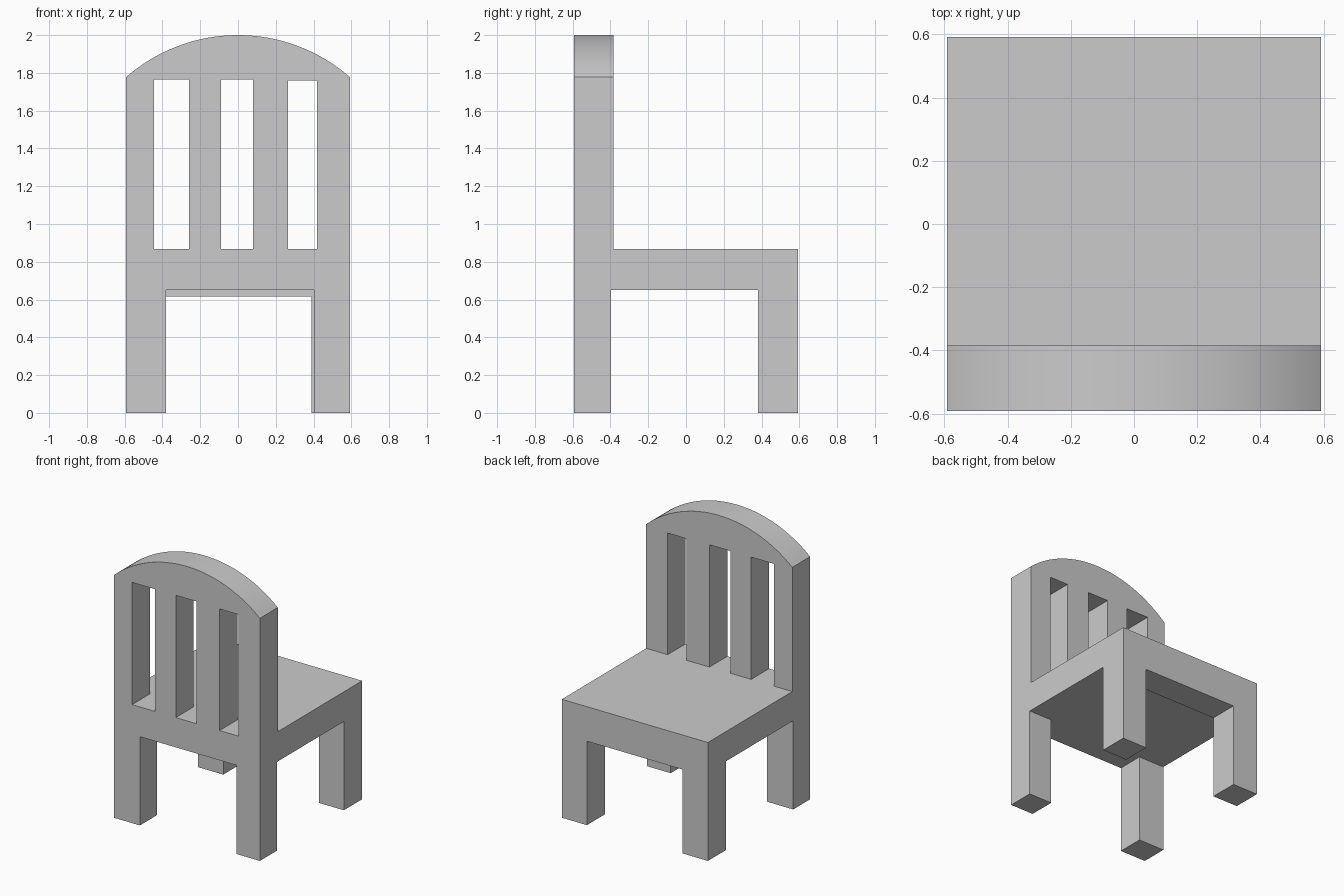
import bpy
import bmesh
from math import asin, sin, cos
from mathutils import Vector

cube = bpy.data.objects.get("Cube")
if cube:
    bpy.data.objects.remove(cube, do_unlink=True)

HALF = 0.592          # half of the width and depth
SEAT_LOW, SEAT_TOP = 0.65, 0.868
SHOULDER, CROWN = 1.778, 2.0

grey = bpy.data.materials.new("plain grey")
grey.use_nodes = True
grey.diffuse_color = (0.6, 0.6, 0.6, 1)
grey.node_tree.nodes["Principled BSDF"].inputs["Base Color"].default_value = (0.6, 0.6, 0.6, 1)


def extrude_outline(name, outline, y0, y1):
    """Solid made from an x-z outline swept from y0 to y1."""
    bm = bmesh.new()
    face = bm.faces.new([bm.verts.new((x, y0, z)) for x, z in outline])
    swept = bmesh.ops.extrude_face_region(bm, geom=[face], use_keep_orig=True)
    moved = [v for v in swept["geom"] if isinstance(v, bmesh.types.BMVert)]
    bmesh.ops.translate(bm, verts=moved, vec=Vector((0, y1 - y0, 0)))
    bmesh.ops.recalc_face_normals(bm, faces=bm.faces)
    mesh = bpy.data.meshes.new(name)
    bm.to_mesh(mesh)
    bm.free()
    mesh.materials.append(grey)
    obj = bpy.data.objects.new(name, mesh)
    bpy.context.collection.objects.link(obj)
    return obj


def box(name, x0, x1, y0, y1, z0, z1):
    return extrude_outline(name, [(x0, z0), (x1, z0), (x1, z1), (x0, z1)], y0, y1)


# Seat slab and the slightly deeper rail between the legs away from the backrest
box("seat", -HALF, HALF, -HALF, HALF, SEAT_LOW, SEAT_TOP)
box("rail", -0.385, 0.389, 0.38, HALF, 0.615, SEAT_LOW)

# Legs
box("front_right_leg", -HALF, -0.381, -HALF, -0.396, 0, SEAT_LOW)
box("front_left_leg", 0.402, HALF, -HALF, -0.396, 0, SEAT_LOW)
box("back_right_leg", -HALF, -0.385, 0.38, HALF, 0, SEAT_LOW)
box("back_left_leg", 0.389, HALF, 0.38, HALF, 0, SEAT_LOW)

# Backrest: arched crown, then a comb of slots that open onto the seat
rise = CROWN - SHOULDER
radius = (HALF ** 2 + rise ** 2) / (2 * rise)
sweep = asin(HALF / radius)
steps = 32
outline = [(-HALF, SEAT_TOP)]
for i in range(steps + 1):
    a = sweep * (2 * i / steps - 1)
    outline.append((radius * sin(a), CROWN - radius + radius * cos(a)))
outline.append((HALF, SEAT_TOP))
for left, right, top in [(0.265, 0.418, 1.759), (-0.09, 0.079, 1.764), (-0.444, -0.259, 1.764)]:
    outline += [(right, SEAT_TOP), (right, top), (left, top), (left, SEAT_TOP)]
backrest = extrude_outline("backrest", outline, -HALF, -0.385)

# Smooth the arch and keep the corners crisp
bpy.ops.object.select_all(action="DESELECT")
backrest.select_set(True)
bpy.context.view_layer.objects.active = backrest
bpy.ops.object.shade_smooth_by_angle(angle=0.5)
